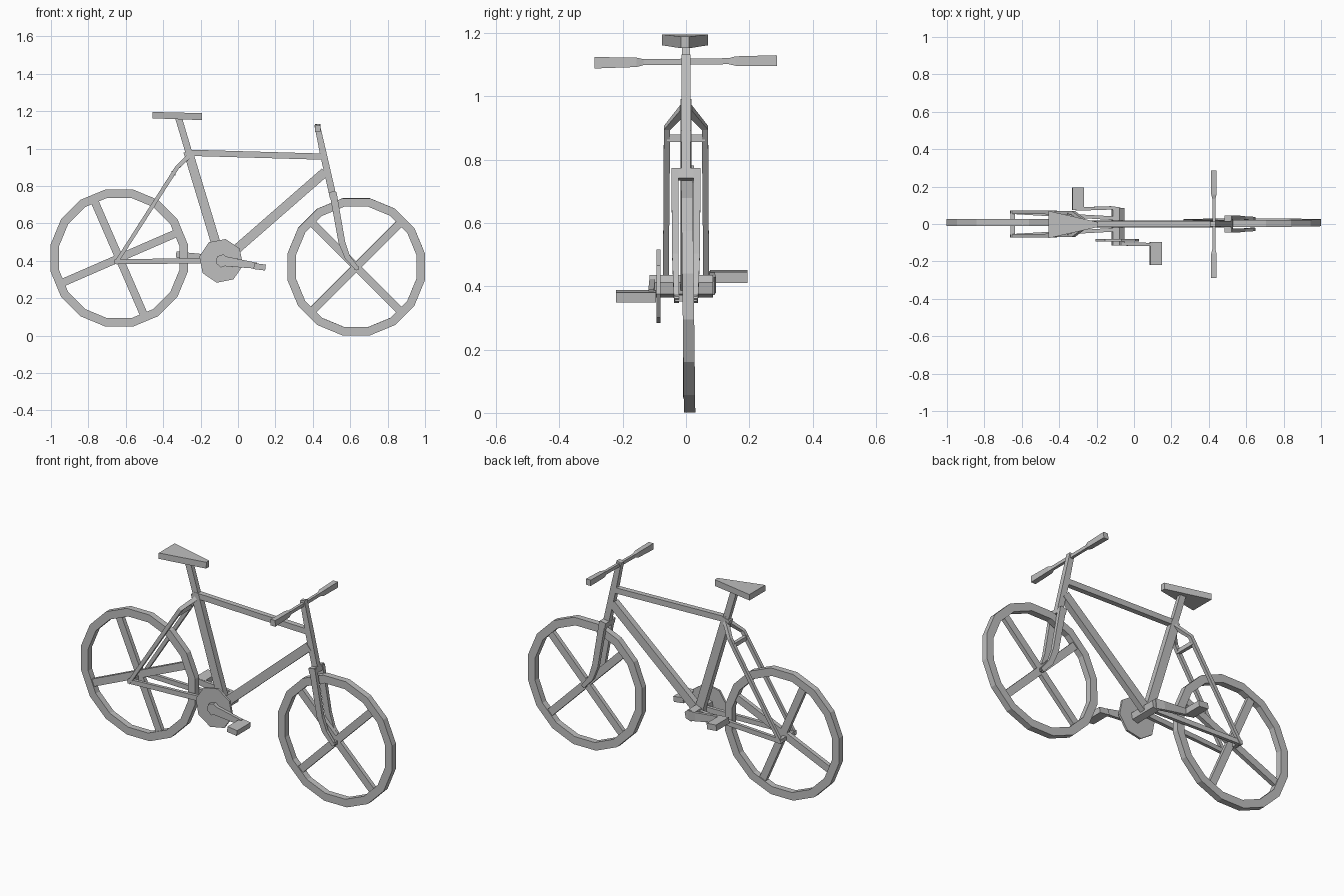
import bpy, bmesh, math
from mathutils import Vector, Matrix

cube = bpy.data.objects.get("Cube")
if cube:
    bpy.data.objects.remove(cube, do_unlink=True)

GREY = (0.52, 0.52, 0.52, 1)
mat = bpy.data.materials.new("plain grey")
mat.use_nodes = True
mat.diffuse_color = GREY
mat.node_tree.nodes["Principled BSDF"].inputs["Base Color"].default_value = GREY

Y = Vector((0, 1, 0))
Z = Vector((0, 0, 1))


def finish(name, bm):
    bmesh.ops.recalc_face_normals(bm, faces=bm.faces)
    mesh = bpy.data.meshes.new(name)
    bm.to_mesh(mesh)
    bm.free()
    mesh.materials.append(mat)
    obj = bpy.data.objects.new(name, mesh)
    bpy.context.collection.objects.link(obj)
    return obj


def bar(name, points, sizes, ref=Y):
    """Four-sided bar along points; sizes are (across, along ref) at each point."""
    pts = [Vector(p) for p in points]
    if isinstance(sizes, tuple):
        sizes = [sizes] * len(pts)
    bm = bmesh.new()
    rings = []
    for i, p in enumerate(pts):
        t = (pts[min(i + 1, len(pts) - 1)] - pts[max(i - 1, 0)]).normalized()
        a = (ref - t * ref.dot(t)).normalized()
        b = t.cross(a)
        w, d = sizes[i]
        rings.append([bm.verts.new(p + b * (u * w / 2) + a * (v * d / 2))
                      for u, v in ((-1, -1), (1, -1), (1, 1), (-1, 1))])
    for r, s in zip(rings, rings[1:]):
        for j in range(4):
            k = (j + 1) % 4
            bm.faces.new((r[j], r[k], s[k], s[j]))
    bm.faces.new(rings[0])
    bm.faces.new(rings[-1])
    return finish(name, bm)


def disc(name, centre, radius, depth, sides, turn):
    """Flat-faced disc with its axis along y."""
    bm = bmesh.new()
    bmesh.ops.create_cone(bm, cap_ends=True, segments=sides, radius1=radius,
                          radius2=radius, depth=depth)
    bm.transform(Matrix.Translation(centre) @ Matrix.Rotation(turn, 4, 'Y')
                 @ Matrix.Rotation(math.pi / 2, 4, 'X'))
    return finish(name, bm)


def wheel(prefix, centre, spoke_angle, lean):
    """Rim with sixteen straight sections and two crossed spoke bars."""
    centre = Vector(centre)
    n, outer, inner, half = 16, 0.374, 0.328, 0.018
    bm = bmesh.new()
    rings = []
    for i in range(n):
        a = (i + 0.5) * 2 * math.pi / n
        rings.append([bm.verts.new((r * math.cos(a), y, r * math.sin(a)))
                      for r, y in ((outer, -half), (outer, half), (inner, half), (inner, -half))])
    for i, r in enumerate(rings):
        s = rings[(i + 1) % n]
        for j in range(4):
            k = (j + 1) % 4
            bm.faces.new((r[j], r[k], s[k], s[j]))
    parts = [finish(prefix + "_rim", bm)]
    for i in range(2):
        a = math.radians(spoke_angle + 90 * i)
        end = Vector((math.cos(a), 0, math.sin(a))) * 0.33
        parts.append(bar(f"{prefix}_spokes_{i + 1}", [-end, end], (0.042, 0.024)))
    for part in parts:
        part.matrix_world = Matrix.Translation(centre) @ Matrix.Rotation(lean, 4, 'X')


# Wheels
wheel("rear_wheel", (-0.635, 0.008, 0.415), 23.5, 0)
wheel("front_wheel", (0.632, 0.007, 0.368), 45, 0.012)

# Main frame
bar("seat_tube", [(-0.267, 0, 0.985), (-0.09, 0, 0.4)], (0.05, 0.035))
bar("top_tube", [(-0.27, 0, 0.978), (0.46, 0, 0.957)], (0.033, 0.03))
bar("down_tube", [(0.465, 0, 0.875), (-0.085, 0, 0.395)], (0.05, 0.035))
bar("head_tube", [(0.422, 0, 1.13), (0.46, 0, 0.955), (0.507, 0, 0.75)],
    [(0.03, 0.028), (0.036, 0.03), (0.036, 0.03)])

# Fork crown and blades
bar("fork_crown", [(0.503, 0, 0.77), (0.51, 0, 0.738)], (0.038, 0.092))
for side, s in (("left", 1), ("right", -1)):
    bar(f"fork_blade_{side}",
        [(0.508, 0.035 * s, 0.765), (0.555, 0.034 * s, 0.5),
         (0.585, 0.032 * s, 0.42), (0.64, 0.03 * s, 0.355)],
        [(0.038, 0.022), (0.036, 0.02), (0.03, 0.018), (0.022, 0.016)])

# Rear stays, mirrored
for side, s in (("left", 1), ("right", -1)):
    bar(f"seat_stay_{side}",
        [(-0.262, 0.008 * s, 0.96), (-0.325, 0.06 * s, 0.9), (-0.655, 0.064 * s, 0.385)],
        [(0.024, 0.024), (0.022, 0.02), (0.02, 0.018)])
    bar(f"chain_stay_{side}", [(-0.66, 0.063 * s, 0.395), (-0.09, 0.03 * s, 0.402)],
        [(0.026, 0.018), (0.03, 0.02)])
bar("stay_bridge", [(-0.345, -0.06, 0.868), (-0.345, 0.06, 0.868)], (0.02, 0.024), Z)
bar("rear_axle", [(-0.648, -0.07, 0.395), (-0.648, 0.07, 0.395)], (0.022, 0.022), Z)
bar("front_axle", [(0.634, -0.035, 0.362), (0.634, 0.035, 0.362)], (0.02, 0.02), Z)

# Saddle: a wedge tapering to the nose
bar("seat_post", [(-0.263, 0, 0.98), (-0.318, 0, 1.165)], (0.036, 0.026))
bar("saddle", [(-0.457, -0.003, 1.179), (-0.193, -0.003, 1.171)],
    [(0.034, 0.146), (0.037, 0.026)])

# Handlebar with thicker grips
bar("handlebar",
    [(0.427, y, 1.11 + 0.012 * y) for y in (-0.289, -0.157, -0.135, 0.135, 0.157, 0.287)],
    [(0.03, 0.036), (0.028, 0.03), (0.016, 0.019), (0.016, 0.019), (0.028, 0.03), (0.03, 0.034)], Z)

# Crankset
disc("crank_axle", (-0.085, -0.015, 0.4), 0.036, 0.2, 6, 0.2)
disc("chainring", (-0.09, -0.087, 0.4), 0.119, 0.012, 8, 0.2)
bar("crank_arm_right", [(-0.1, -0.106, 0.402), (0.1, -0.11, 0.374)],
    [(0.056, 0.018), (0.032, 0.018)])
bar("crank_arm_left", [(-0.075, 0.08, 0.4), (-0.125, 0.086, 0.405), (-0.31, 0.08, 0.432)],
    [(0.056, 0.018), (0.05, 0.018), (0.032, 0.018)])
bar("pedal_right", [(0.085, -0.158, 0.372), (0.147, -0.158, 0.364)], (0.032, 0.125))
bar("pedal_left", [(-0.331, 0.135, 0.434), (-0.27, 0.135, 0.428)], (0.034, 0.118))
